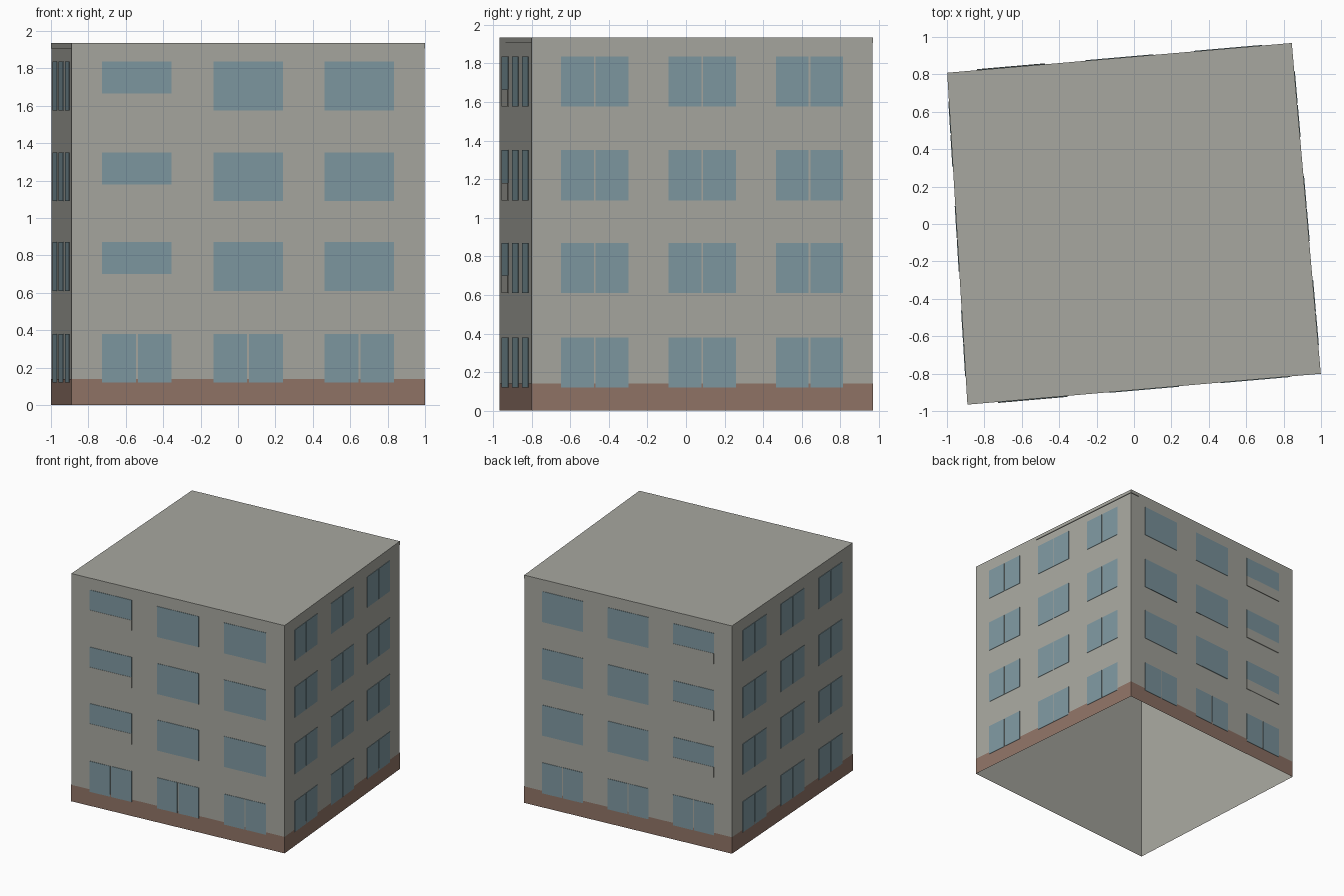
import bpy
import bmesh
from mathutils import Vector

cube = bpy.data.objects.get("Cube")
if cube:
    bpy.data.objects.remove(cube, do_unlink=True)


def material(name, rgb):
    m = bpy.data.materials.new(name)
    m.use_nodes = True
    col = (*rgb, 1.0)
    m.diffuse_color = col
    m.node_tree.nodes["Principled BSDF"].inputs["Base Color"].default_value = col
    return m


concrete = material("grey concrete", (0.39, 0.39, 0.35))
brick = material("brown plinth", (0.28, 0.175, 0.135))
glass = material("blue glass", (0.21, 0.315, 0.355))

# Footprint, counter-clockwise from the front corner: front, +x, back, -x walls
CORNERS = [Vector(c) for c in
           ((-0.89, -0.965, 0), (0.998, -0.80, 0), (0.843, 0.967, 0), (-0.998, 0.808, 0))]
TOP = 1.935
SLAB = 1.905
PLINTH = 0.14
FLOORS = (0.12, 0.61, 1.09, 1.575)
WIN_H = 0.26
COLUMNS = (0.185, 0.5, 0.815)
WIN_W = 0.197
GAP = 0.0026


def wall_frame(i):
    a, b = CORNERS[i], CORNERS[(i + 1) % 4]
    along = b - a
    return a, along, along.cross(Vector((0, 0, 1))).normalized()


def new_object(name, bm, mat):
    mesh = bpy.data.meshes.new(name)
    bm.to_mesh(mesh)
    bm.free()
    mesh.materials.append(mat)
    obj = bpy.data.objects.new(name, mesh)
    bpy.context.collection.objects.link(obj)
    return obj


def ring(name, z0, z1, out, mat, cap):
    """Band of four walls, optionally roofed, open below."""
    bm = bmesh.new()
    pts = [c + Vector((c.x, c.y, 0)).normalized() * out for c in CORNERS]
    low = [bm.verts.new(p + Vector((0, 0, z0))) for p in pts]
    high = [bm.verts.new(p + Vector((0, 0, z1))) for p in pts]
    for i in range(4):
        j = (i + 1) % 4
        bm.faces.new((low[i], low[j], high[j], high[i]))
    if cap:
        bm.faces.new(high)
    return new_object(name, bm, mat)


def plate(bm, wall, t0, t1, z0, z1, depth):
    """Thin plate standing off a wall, without its hidden back."""
    a, along, n = wall_frame(wall)
    spots = ((t0, z0), (t1, z0), (t1, z1), (t0, z1))
    base = [a + along * t + Vector((0, 0, z)) for t, z in spots]
    inner = [bm.verts.new(p + n * 0.0005) for p in base]
    outer = [bm.verts.new(p + n * depth) for p in base]
    bm.faces.new(outer)
    for i in range(4):
        j = (i + 1) % 4
        bm.faces.new((inner[i], inner[j], outer[j], outer[i]))


# Shell, roof slab and plinth
ring("walls", 0, SLAB, 0, concrete, False)
ring("roof_slab", SLAB, TOP, 0.001, concrete, True)
ring("plinth", 0, PLINTH, 0.002, brick, False)

# Windows on each wall, with grey panels below the short ones
for wall, side in enumerate(("front", "left", "back", "right")):
    panes, panels = bmesh.new(), bmesh.new()
    street = wall % 2 == 0
    short_column = {0: 0, 2: 2}.get(wall)
    for floor, z in enumerate(FLOORS):
        for col, mid in enumerate(COLUMNS):
            t0, t1 = mid - WIN_W / 2, mid + WIN_W / 2
            bottom, top = z, z + WIN_H
            if floor and col == short_column:
                bottom = z + 0.09
                plate(panels, wall, t0, t1, z, bottom, 0.006)
            if floor and street:
                plate(panes, wall, t0, t1, bottom, top, 0.004)
            else:
                plate(panes, wall, t0, mid - GAP, bottom, top, 0.004)
                plate(panes, wall, mid + GAP, t1, bottom, top, 0.004)
    new_object(side + "_windows", panes, glass)
    if street:
        new_object(side + "_window_panels", panels, concrete)
    else:
        panels.free()
